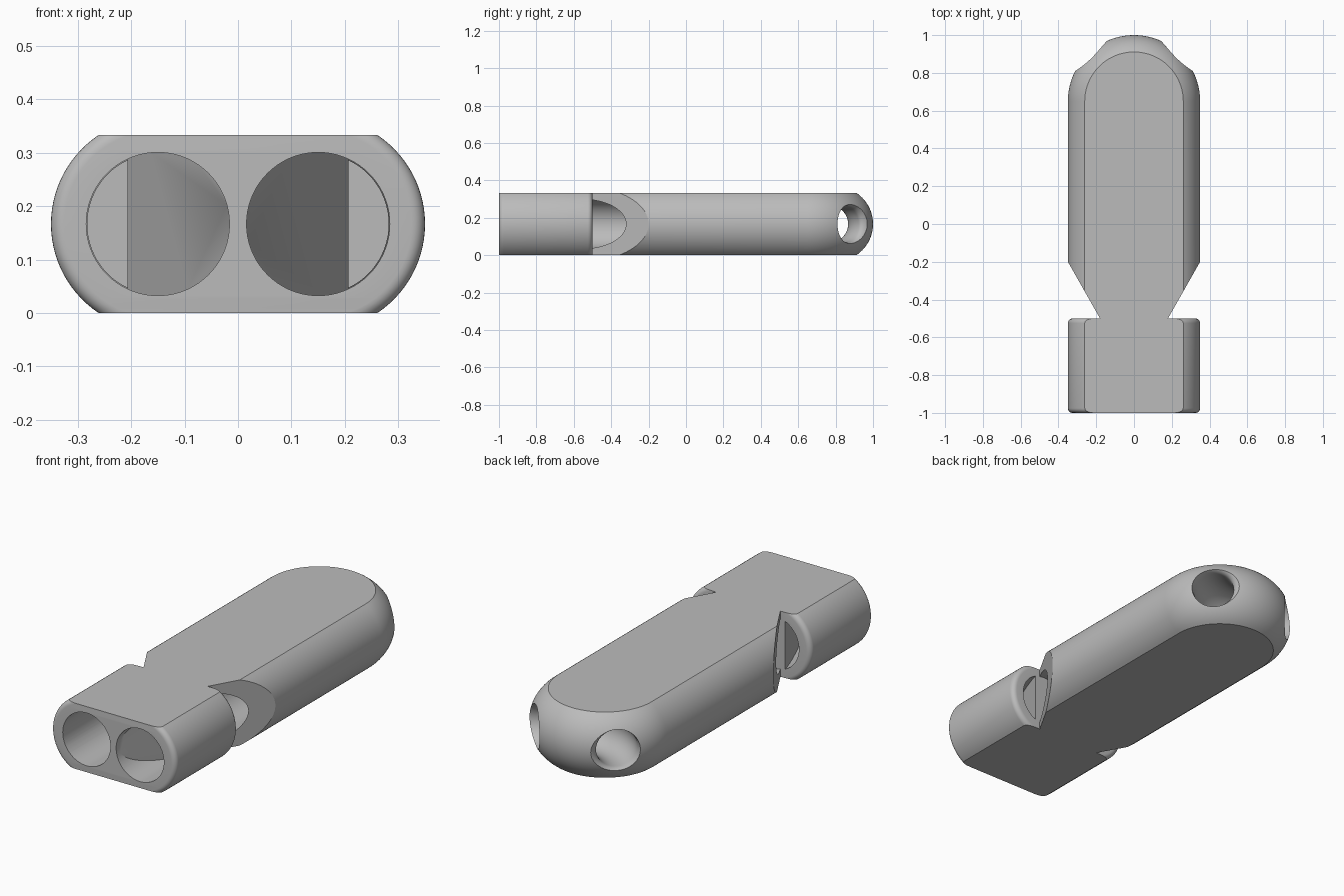
import bpy, bmesh
from math import sin, cos, pi, asin, sqrt, radians
from mathutils import Matrix, Vector

if "Cube" in bpy.data.objects:
    bpy.data.objects.remove(bpy.data.objects["Cube"], do_unlink=True)

HALF = 0.1665          # half of the height
SIDE, CX = 0.2, 0.15   # side arc radius and its centre offset
BORE = 0.134
LIMIT = asin(HALF / SIDE)

grey = bpy.data.materials.new("plain_grey")
grey.use_nodes = True
grey.diffuse_color = (0.5, 0.5, 0.5, 1)
grey.node_tree.nodes["Principled BSDF"].inputs["Base Color"].default_value = (0.5, 0.5, 0.5, 1)


def finish(name, bm):
    bmesh.ops.recalc_face_normals(bm, faces=bm.faces)
    mesh = bpy.data.meshes.new(name)
    bm.to_mesh(mesh)
    bm.free()
    mesh.materials.append(grey)
    obj = bpy.data.objects.new(name, mesh)
    bpy.context.collection.objects.link(obj)
    return obj


def loft(name, rings):
    """Skin a list of equal closed rings and cap both ends."""
    bm = bmesh.new()
    loops = [[bm.verts.new(p) for p in ring] for ring in rings]
    for a, b in zip(loops, loops[1:]):
        for i in range(len(a)):
            j = (i + 1) % len(a)
            bm.faces.new((a[i], a[j], b[j], b[i]))
    bm.faces.new(loops[0])
    bm.faces.new(loops[-1])
    return finish(name, bm)


def combine(target, tool, operation="DIFFERENCE"):
    mod = target.modifiers.new(tool.name, "BOOLEAN")
    mod.operation = operation
    mod.solver = "EXACT"
    mod.object = tool
    bpy.context.view_layer.objects.active = target
    bpy.ops.object.modifier_apply(modifier=mod.name)
    bpy.data.objects.remove(tool, do_unlink=True)


def half_width(z, radius=SIDE):
    return CX + sqrt(max(radius ** 2 - z ** 2, 0))


levels = [SIDE * sin(LIMIT * (i / 14 - 1)) for i in range(29)]


def body_plan(z):
    w = half_width(z)
    pts = [(w, -0.6)]
    pts += [(w * cos(pi * i / 64), 0.65 + w * sin(pi * i / 64)) for i in range(65)]
    pts.append((-w, -0.6))
    return [(x, y, z + HALF) for x, y in pts]


def mouthpiece_plan(z, fillet=0.025):
    side = []
    for end, flip in ((-1.0, 1), (-0.5, -1)):
        arc = []
        for i in range(7):
            a = pi / 2 * i / 6
            arc.append((half_width(z, SIDE - fillet * (1 - sin(a))),
                        end + flip * fillet * (1 - cos(a))))
        side += arc if flip == 1 else arc[::-1]
    pts = side + [(-x, y) for x, y in reversed(side)]
    return [(x, y, z + HALF) for x, y in pts]


# Main body: round-ended, with arched sides
body = loft("whistle_body", [body_plan(z) for z in levels])

# Slanted side notches that form the sounding lips
for s in (1, -1):
    notch = [(0.18, -0.7), (0.18, -0.5), (0.52, 0.1), (0.6, -0.7)]
    combine(body, loft("notch_cutter", [[(s * x, y, z) for x, y in notch] for z in (-0.1, 0.5)]))

# Mouthpiece with softened rims
combine(body, loft("mouthpiece", [mouthpiece_plan(z) for z in levels]), "UNION")


def bore(name, s, start, end, radius):
    bm = bmesh.new()
    place = Matrix.Translation((s * CX, (start + end) / 2, HALF)) @ Matrix.Rotation(-pi / 2, 4, "X")
    bmesh.ops.create_cone(bm, cap_ends=True, segments=72, radius1=radius,
                          radius2=radius, depth=end - start, matrix=place)
    return bm


for s in (1, -1):
    # Sounding chamber
    combine(body, finish("chamber_cutter", bore("chamber", s, -0.5, 0.6, BORE - 0.002)))
    # Air way, narrowed outwards by a slanted plug
    bm = bore("air_way", s, -1.05, -0.485, BORE)
    cut = bmesh.ops.bisect_plane(bm, geom=bm.verts[:] + bm.edges[:] + bm.faces[:],
                                 plane_co=Vector((s * 0.01, -1, 0)),
                                 plane_no=Vector((s * 0.52, -0.205, 0)).normalized(),
                                 clear_inner=True)
    edges = [e for e in cut["geom_cut"] if isinstance(e, bmesh.types.BMEdge)]
    bmesh.ops.holes_fill(bm, edges=edges, sides=0)
    combine(body, finish("air_way_cutter", bm))

# Curved cord hole through the round end, flared at its mouths
rings = []
for k in range(-32, 33):
    deg = 2 * k
    a = radians(deg)
    r = min(0.097 + 0.045 * (max(0, abs(deg) - 44) / 14) ** 2, 0.15)
    ring = []
    for i in range(48):
        t = 2 * pi * i / 48
        d = 0.3 + r * cos(t)
        ring.append((d * sin(a), 1.07 - d * cos(a), HALF + r * sin(t)))
    rings.append(ring)
combine(body, loft("cord_hole_cutter", rings))

# Smooth curves, crisp edges
bpy.ops.object.select_all(action="DESELECT")
body.select_set(True)
bpy.context.view_layer.objects.active = body
bpy.ops.object.shade_smooth_by_angle(angle=radians(28))
